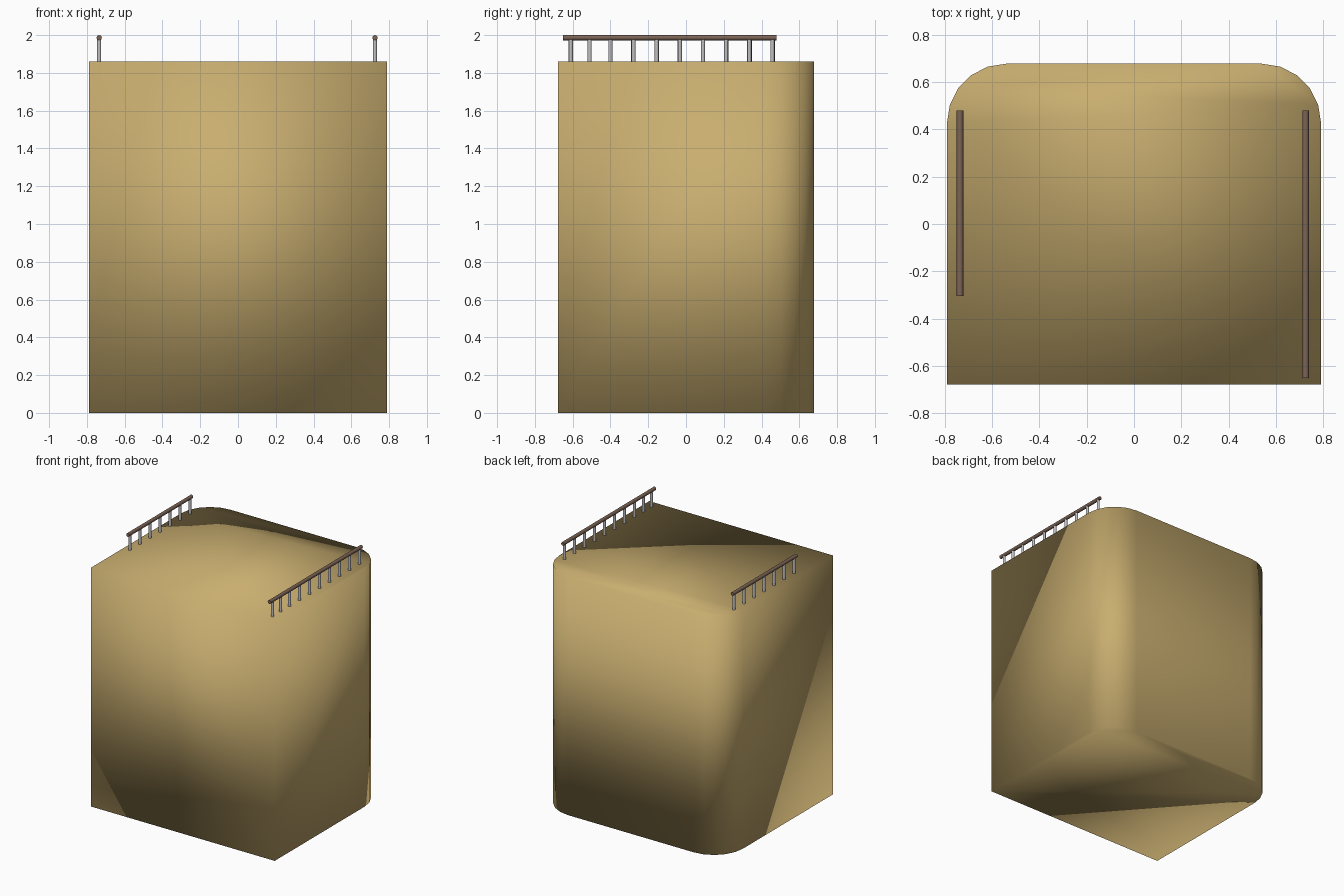
import bpy, bmesh, math
from mathutils import Matrix

if "Cube" in bpy.data.objects:
    bpy.data.objects.remove(bpy.data.objects["Cube"])


def mat(name, c):
    m = bpy.data.materials.new(name)
    m.diffuse_color = (*c, 1)
    m.use_nodes = True
    m.node_tree.nodes["Principled BSDF"].inputs["Base Color"].default_value = m.diffuse_color
    return m


SAND = mat("sand", (0.58, 0.42, 0.16))
BROWN = mat("brown", (0.20, 0.125, 0.09))
GREY = mat("grey", (0.53, 0.53, 0.55))


def finish(bm, name, material, angle=None):
    me = bpy.data.meshes.new(name)
    bmesh.ops.recalc_face_normals(bm, faces=bm.faces)
    bm.to_mesh(me)
    bm.free()
    for p in me.polygons:
        p.use_smooth = True
    if angle is not None:
        me.set_sharp_from_angle(angle=math.radians(angle))
    me.materials.append(material)
    ob = bpy.data.objects.new(name, me)
    bpy.context.collection.objects.link(ob)
    return ob


# block: plan with square front and rounded back corners, smooth all over
W, D, H, R, N = 0.79, 0.677, 1.86, 0.25, 5
plan = [(-W, -D), (W, -D)]
for cx, a0 in ((W - R, 0), (-W + R, 90)):
    for i in range(N + 1):
        a = math.radians(a0 + 90 * i / N)
        plan.append((cx + R * math.cos(a), D - R + R * math.sin(a)))
bm = bmesh.new()
base = bm.faces.new([bm.verts.new((x, y, 0)) for x, y in plan])
ext = bmesh.ops.extrude_face_region(bm, geom=[base], use_keep_orig=True)
top = [v for v in ext["geom"] if isinstance(v, bmesh.types.BMVert)]
bmesh.ops.translate(bm, verts=top, vec=(0, 0, H))
finish(bm, "block", SAND)


# railings: round handrail on evenly spaced balusters
def railing(side, x, y0, y1, posts):
    bm = bmesh.new()
    bmesh.ops.create_cone(
        bm, cap_ends=True, segments=12, radius1=0.014, radius2=0.014, depth=y1 - y0,
        matrix=Matrix.Translation((x, (y0 + y1) / 2, 1.986)) @ Matrix.Rotation(math.pi / 2, 4, 'X'))
    finish(bm, side + "_handrail", BROWN, 40)
    bm = bmesh.new()
    for y in posts:
        bmesh.ops.create_cone(
            bm, cap_ends=True, segments=10, radius1=0.011, radius2=0.011, depth=0.135,
            matrix=Matrix.Translation((x, y, 1.9175)))
    finish(bm, side + "_balusters", GREY, 40)


railing("right", 0.725, -0.65, 0.48,
        [-0.61, -0.51] + [-0.40 + 0.1225 * i for i in range(8)])
railing("left", -0.735, -0.305, 0.48, [-0.28 + 0.1235 * i for i in range(7)])
